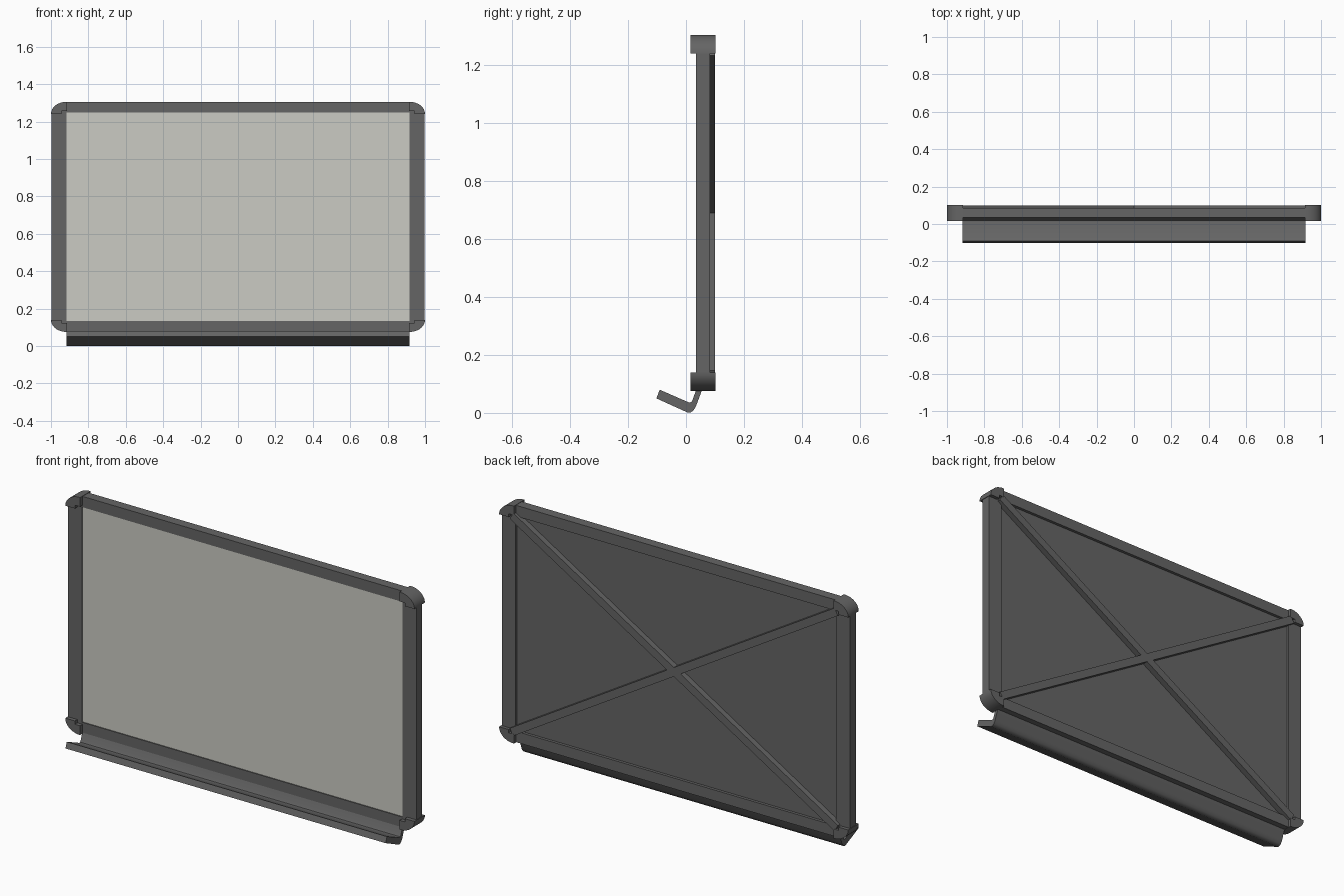
import bpy, bmesh, math
from mathutils import Matrix

if "Cube" in bpy.data.objects:
    bpy.data.objects.remove(bpy.data.objects["Cube"])


def material(name, rgb):
    m = bpy.data.materials.new(name)
    m.diffuse_color = (*rgb, 1)
    m.use_nodes = True
    m.node_tree.nodes["Principled BSDF"].inputs["Base Color"].default_value = m.diffuse_color
    return m


GREY = material("dark grey", (0.13, 0.13, 0.13))
WHITE = material("board white", (0.60, 0.60, 0.55))
ZC, TOP = 0.69, 1.305          # centre and top height of the frame
HALF = TOP - ZC


def finish(name, bm, mat):
    bmesh.ops.recalc_face_normals(bm, faces=bm.faces)
    me = bpy.data.meshes.new(name)
    bm.to_mesh(me)
    bm.free()
    me.materials.append(mat)
    ob = bpy.data.objects.new(name, me)
    bpy.context.collection.objects.link(ob)
    return ob


def box(name, x, y, z, mat, tilt=0):
    """Box from ranges, optionally turned about the y axis."""
    bm = bmesh.new()
    c = [(a + b) / 2 for a, b in (x, y, z)]
    s = [b - a for a, b in (x, y, z)]
    bmesh.ops.create_cube(bm, size=1, matrix=Matrix.Translation(c)
                          @ Matrix.Rotation(tilt, 4, 'Y') @ Matrix.Diagonal((*s, 1)))
    return finish(name, bm, mat)


def extrude(name, pts, vec, mat):
    """Extrude a closed outline and smooth its gentle curves."""
    bm = bmesh.new()
    f = bm.faces.new([bm.verts.new(p) for p in pts])
    r = bmesh.ops.extrude_face_region(bm, geom=[f])
    bmesh.ops.translate(bm, vec=vec, verts=[v for v in r["geom"] if isinstance(v, bmesh.types.BMVert)])
    ob = finish(name, bm, mat)
    bpy.context.view_layer.objects.active = ob
    for o in bpy.context.selected_objects:
        o.select_set(False)
    ob.select_set(True)
    bpy.ops.object.shade_smooth_by_angle(angle=math.radians(35))
    return ob


# writing surface and backing board
box("writing_surface", (-0.93, 0.93), (0.040, 0.046), (0.12, 1.26), WHITE)
box("backing_board", (-0.93, 0.93), (0.046, 0.070), (0.12, 1.26), GREY)

# frame bars
for s, side in ((-1, "left"), (1, "right")):
    box(side + "_bar", sorted((s * 0.918, s * 0.997)), (0.035, 0.083), (ZC - 0.56, ZC + 0.56), GREY)
for s, side in ((-1, "bottom"), (1, "top")):
    box(side + "_bar", (-0.93, 0.93), (0.035, 0.085),
        sorted((ZC + s * 0.557, ZC + s * (HALF - 0.002))), GREY)

# rounded corner caps with a notch on the inside, plus a filler under each notch
cap = [(0.915, HALF)]
for i in range(1, 13):
    a = math.radians(90 - 90 * i / 12)
    cap.append((0.918 + 0.082 * math.cos(a), HALF - 0.065 + 0.065 * math.sin(a)))
cap += [(0.945, 0.55), (0.945, 0.567), (0.915, 0.567)]
for sx in (-1, 1):
    for sz in (-1, 1):
        extrude("corner_cap", [(sx * x, 0.015, ZC + sz * z) for x, z in cap], (0, 0.086, 0), GREY)
        box("corner_filler", sorted((sx * 0.918, sx * 0.955)), (0.035, 0.083),
            sorted((ZC + sz * 0.54, ZC + sz * 0.575)), GREY)

# crossed braces on the back
ang = math.atan2(0.56, 0.93)
length = math.hypot(0.56, 0.93)
for s in (-1, 1):
    box("cross_brace", (-length, length), (0.068, 0.100), (ZC - 0.02, ZC + 0.02), GREY, s * ang)

# pen tray under the board
tray = [(-0.102, 0.050), (-0.005, 0.006), (0.006, 0.001), (0.017, 0.002), (0.026, 0.009),
        (0.034, 0.022), (0.055, 0.078), (0.064, 0.100), (0.044, 0.100), (0.035, 0.080),
        (0.023, 0.045), (0.018, 0.037), (0.010, 0.036), (-0.091, 0.080)]
extrude("pen_tray", [(-0.917, y, z) for y, z in tray], (1.834, 0, 0), GREY)
